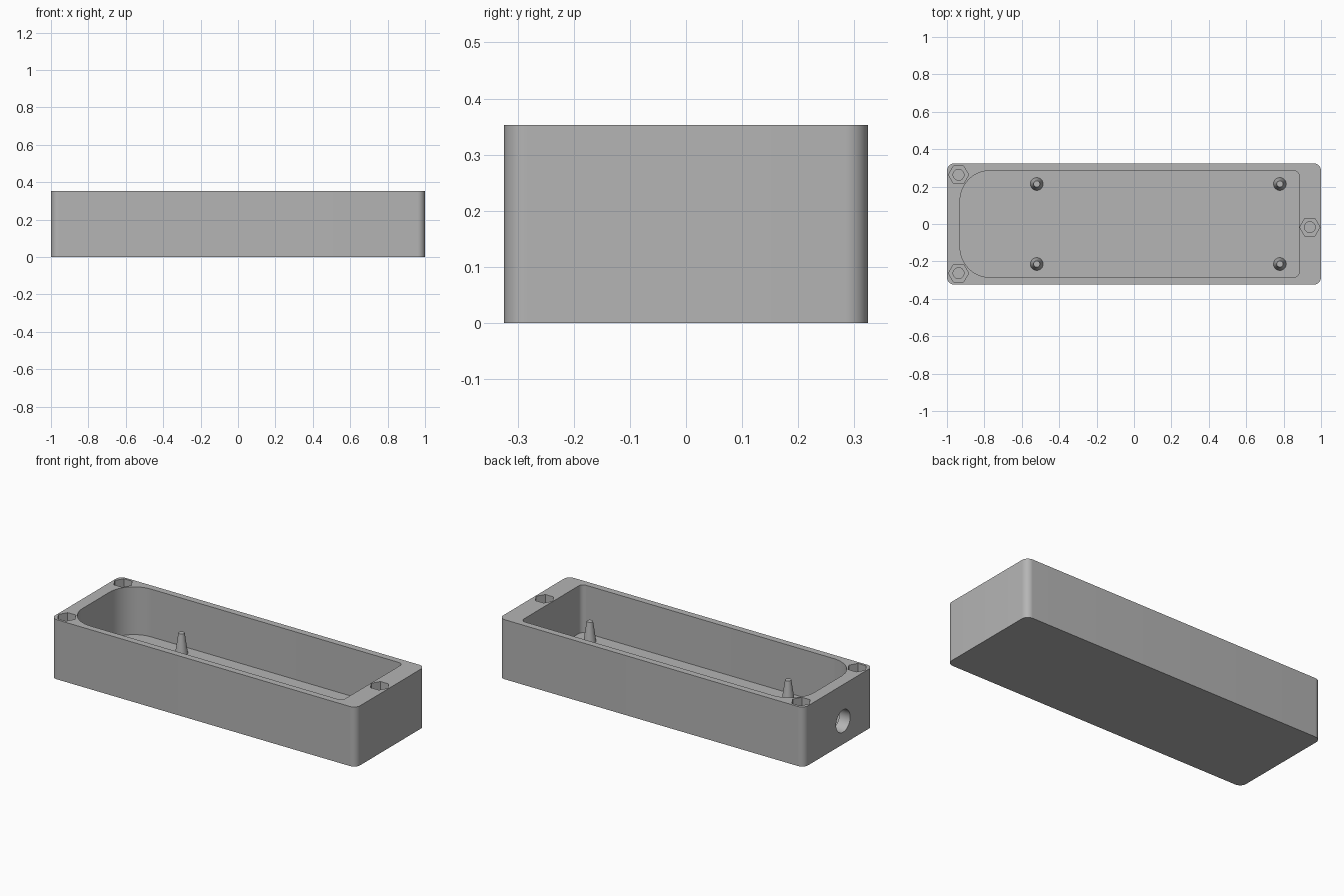
import bpy
import bmesh
import math

if "Cube" in bpy.data.objects:
    bpy.data.objects.remove(bpy.data.objects["Cube"])

HEIGHT = 0.353
FLOOR = 0.07

grey = bpy.data.materials.new("plain grey")
grey.diffuse_color = (0.46, 0.46, 0.46, 1)
grey.use_nodes = True
grey.node_tree.nodes["Principled BSDF"].inputs["Base Color"].default_value = grey.diffuse_color


def make_object(name, bm):
    bmesh.ops.recalc_face_normals(bm, faces=bm.faces)
    mesh = bpy.data.meshes.new(name)
    bm.to_mesh(mesh)
    bm.free()
    mesh.materials.append(grey)
    obj = bpy.data.objects.new(name, mesh)
    bpy.context.collection.objects.link(obj)
    return obj


def rounded_block(name, x0, x1, y0, y1, z0, z1, r_left, r_right, steps=12):
    """Upright block with separate corner radii for the left and right ends."""
    corners = [(x1 - r_right, y1 - r_right, r_right, 0),
               (x0 + r_left, y1 - r_left, r_left, 90),
               (x0 + r_left, y0 + r_left, r_left, 180),
               (x1 - r_right, y0 + r_right, r_right, 270)]
    bm = bmesh.new()
    ring = []
    for cx, cy, r, start in corners:
        for i in range(steps + 1):
            a = math.radians(start + 90 * i / steps)
            ring.append(bm.verts.new((cx + r * math.cos(a), cy + r * math.sin(a), z0)))
    base = bm.faces.new(ring)
    top = bmesh.ops.extrude_face_region(bm, geom=[base])["geom"]
    bmesh.ops.translate(bm, vec=(0, 0, z1 - z0),
                        verts=[v for v in top if isinstance(v, bmesh.types.BMVert)])
    return make_object(name, bm)


def cone(name, x, y, z0, z1, r0, r1, sides):
    """Upright prism, cylinder or cone; the first corner points along x."""
    bm = bmesh.new()
    rings = []
    for z, r in ((z0, r0), (z1, r1)):
        rings.append([bm.verts.new((x + r * math.cos(2 * math.pi * i / sides),
                                    y + r * math.sin(2 * math.pi * i / sides), z))
                      for i in range(sides)])
        bm.faces.new(rings[-1])
    for i in range(sides):
        j = (i + 1) % sides
        bm.faces.new((rings[0][i], rings[0][j], rings[1][j], rings[1][i]))
    return make_object(name, bm)


def cut(target, cutter):
    mod = target.modifiers.new("cut", "BOOLEAN")
    mod.operation = "DIFFERENCE"
    mod.solver = "EXACT"
    mod.object = cutter
    bpy.context.view_layer.objects.active = target
    bpy.ops.object.modifier_apply(modifier=mod.name)
    bpy.data.objects.remove(cutter, do_unlink=True)


def smooth(obj):
    bpy.ops.object.select_all(action="DESELECT")
    obj.select_set(True)
    bpy.context.view_layer.objects.active = obj
    bpy.ops.object.shade_smooth_by_angle(angle=math.radians(30))


# Enclosure body with its main cavity
body = rounded_block("enclosure_body", -1, 1, -0.324, 0.324, 0, HEIGHT, 0.04, 0.04)
cut(body, rounded_block("cavity", -0.93, 0.883, -0.285, 0.285, FLOOR, HEIGHT + 0.1, 0.16, 0.03))

# Hexagonal nut recesses with round screw holes below
for x, y in ((-0.938, 0.263), (-0.938, -0.263), (0.94, -0.017)):
    cut(body, cone("nut_recess", x, y, HEIGHT - 0.07, HEIGHT + 0.1, 0.054, 0.054, 6))
    cut(body, cone("screw_hole", x, y, FLOOR, HEIGHT - 0.05, 0.029, 0.029, 32))

# Cable hole through the left end wall
cable = cone("cable_hole", 0, 0, -0.1, 0.1, 0.066, 0.066, 48)
cable.rotation_euler = (0, math.pi / 2, 0)
cable.location = (-0.98, -0.043, 0.125 + 0.012)
bpy.context.view_layer.update()
cut(body, cable)
smooth(body)

# Tapered mounting posts on the cavity floor
for x in (-0.52, 0.78):
    for y in (-0.214, 0.214):
        smooth(cone("mounting_post", x, y, FLOOR - 0.005, 0.188, 0.035, 0.017, 32))
